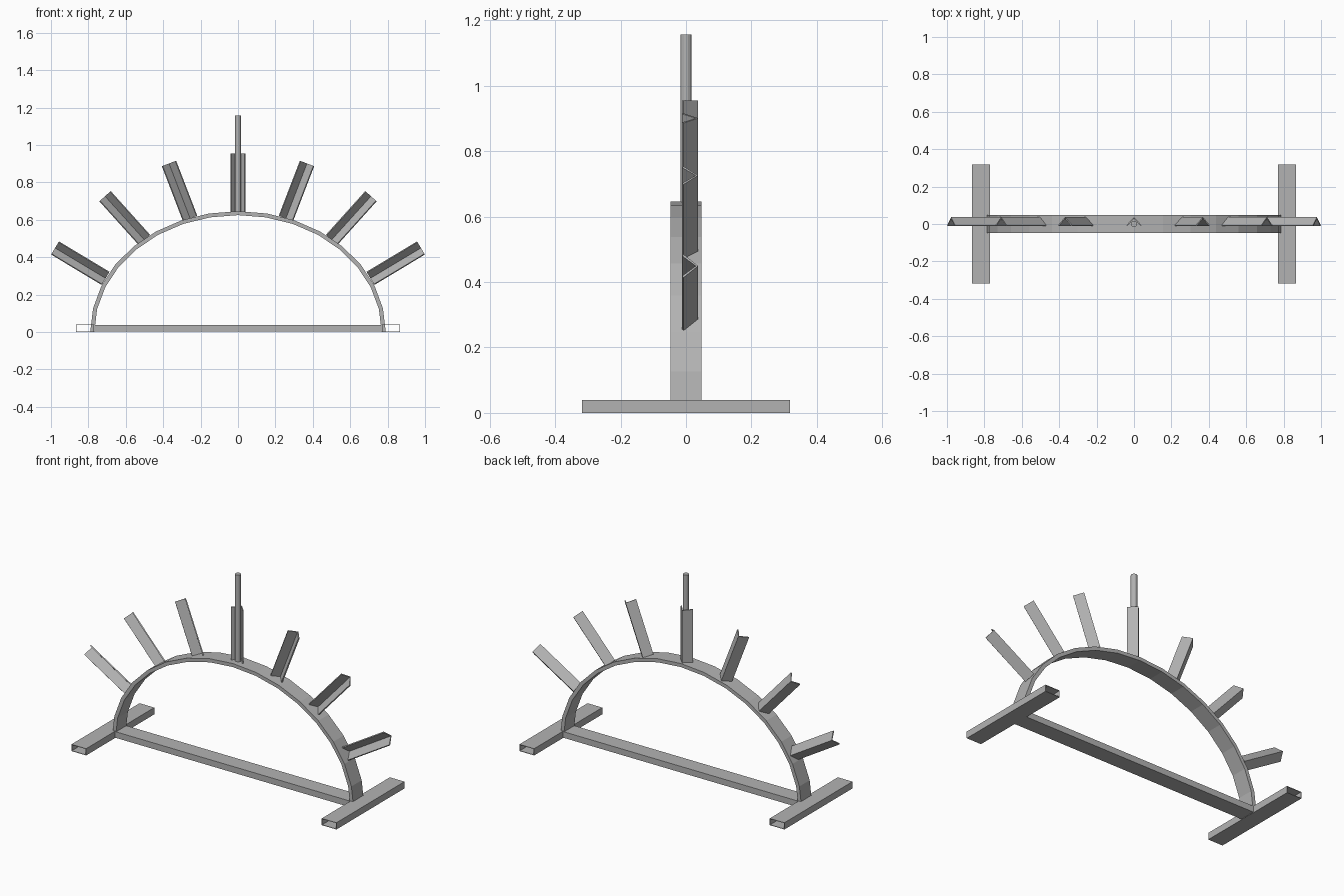
import bpy, bmesh, math
from mathutils import Matrix, Vector

if "Cube" in bpy.data.objects:
    bpy.data.objects.remove(bpy.data.objects["Cube"])

steel = bpy.data.materials.new("grey steel")
steel.diffuse_color = (0.45, 0.45, 0.45, 1)
steel.use_nodes = True
steel.node_tree.nodes["Principled BSDF"].inputs["Base Color"].default_value = steel.diffuse_color


def finish(bm, name):
    bmesh.ops.recalc_face_normals(bm, faces=bm.faces)
    mesh = bpy.data.meshes.new(name)
    bm.to_mesh(mesh)
    bm.free()
    mesh.materials.append(steel)
    ob = bpy.data.objects.new(name, mesh)
    bpy.context.collection.objects.link(ob)
    return ob


def loft(rings, name, cap=True, close=False):
    """Skin matching closed rings of points."""
    bm = bmesh.new()
    vs = [[bm.verts.new(p) for p in r] for r in rings]
    pairs = list(zip(vs, vs[1:]))
    if close:
        pairs.append((vs[-1], vs[0]))
    for a, b in pairs:
        n = len(a)
        for i in range(n):
            j = (i + 1) % n
            bm.faces.new((a[i], a[j], b[j], b[i]))
    if cap:
        bm.faces.new(vs[0])
        bm.faces.new(vs[-1])
    return finish(bm, name)


def rect(x0, x1, z0, z1, y):
    return [(x0, y, z0), (x1, y, z0), (x1, y, z1), (x0, y, z1)]


# Arched flat band, 16 segments
W = 0.048
rings = []
for i in range(17):
    t = math.pi * i / 16
    c, s = math.cos(t), math.sin(t)
    o, n = (0.79 * c, 0.645 * s + 0.001), (0.768 * c, 0.624 * s + 0.001)
    rings.append([(o[0], -W, o[1]), (o[0], W, o[1]), (n[0], W, n[1]), (n[0], -W, n[1])])
loft(rings, "arch_band")

# Cross bar between the feet
loft([rect(-0.77, 0.77, 0.002, 0.038, y) for y in (-W, W)], "cross_bar")

# Open-ended rectangular tube feet
T, L = 0.003, 0.318
for side, x in (("left", -0.818), ("right", 0.818)):
    out = [rect(x - 0.048, x + 0.048, 0, 0.04, y) for y in (-L, L)]
    inn = [rect(x - 0.048 + T, x + 0.048 - T, T, 0.04 - T, y) for y in (L, -L)]
    loft(out + inn, side + "_foot_tube", cap=False, close=True)

# Angle-iron holders fanned around the arch, groove open to the front
t = 0.005
profile = [(0, 0.037), (0.041, -0.007), (0.041 - t, -0.007 - t),
           (0, 0.037 - 1.42 * t), (-0.041 + t, -0.007 - t), (-0.041, -0.007)]


def holder(x, z, deg, name):
    d = math.radians(deg)
    axis = Vector((math.cos(d), 0, math.sin(d)))
    across = Vector((math.sin(d), 0, -math.cos(d)))
    base = Vector((x, 0, z))
    loft([[base + axis * h + across * u + Vector((0, v, 0)) for u, v in profile]
          for h in (0, 0.315)], name)


holder(0, 0.64, 90, "centre_angle_holder")
for i, (x, z, deg) in enumerate([(0.708, 0.287, 31), (0.50, 0.492, 48), (0.256, 0.607, 69)], 1):
    holder(x, z, deg, f"right_angle_holder_{i}")
    holder(-x, z, 180 - deg, f"left_angle_holder_{i}")

# Upright rod standing in the centre holder
bm = bmesh.new()
bmesh.ops.create_cone(bm, cap_ends=True, segments=16, radius1=0.017, radius2=0.017,
                      depth=0.517, matrix=Matrix.Translation((0, 0, 0.8985)))
finish(bm, "centre_rod")
